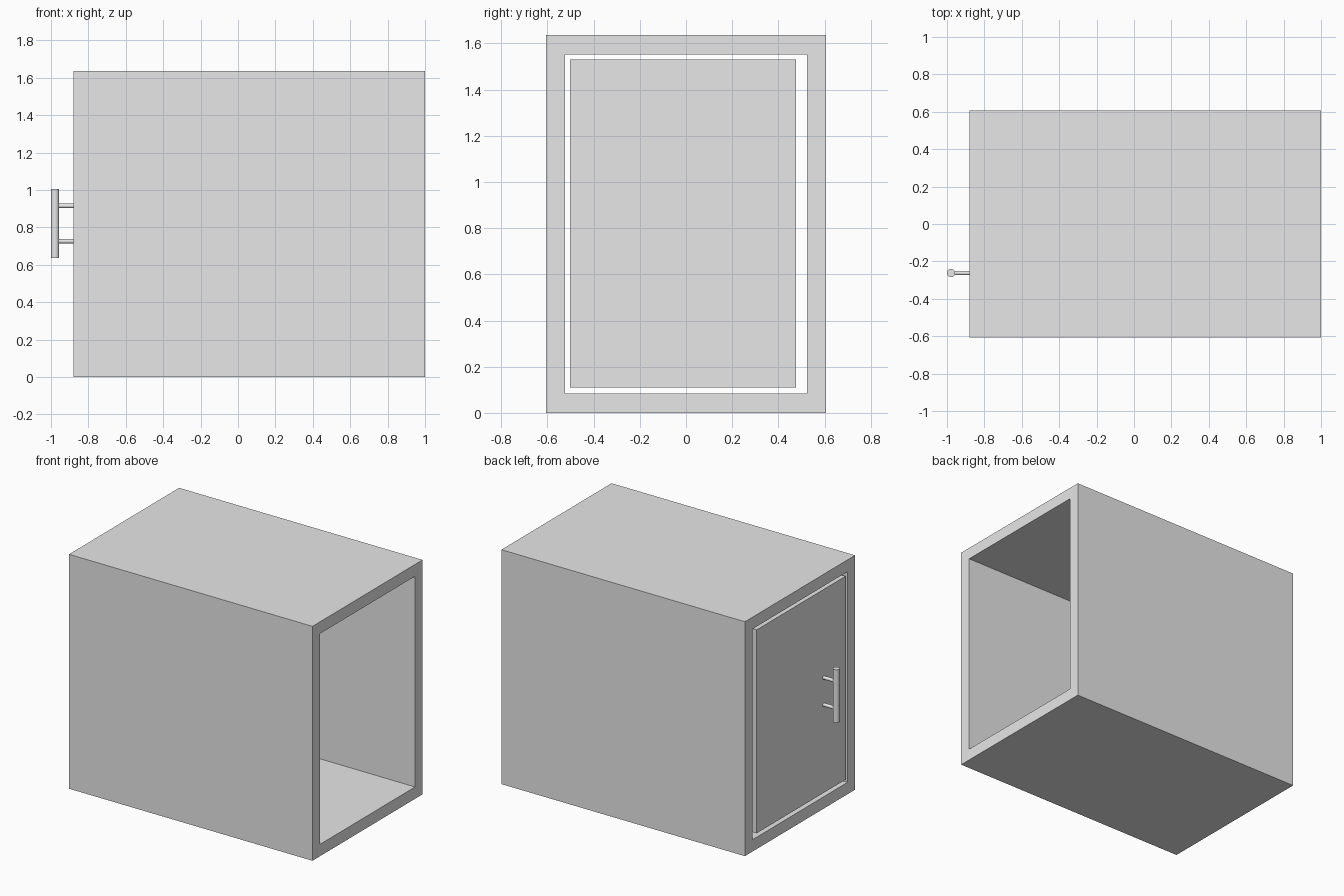
import bpy, bmesh
from math import pi
from mathutils import Matrix, Vector

cube = bpy.data.objects.get("Cube")
if cube:
    bpy.data.objects.remove(cube, do_unlink=True)

grey = bpy.data.materials.new("plain grey")
grey.use_nodes = True
colour = (0.8, 0.8, 0.8, 1)
grey.diffuse_color = colour
grey.node_tree.nodes["Principled BSDF"].inputs["Base Color"].default_value = colour

BACK, FRONT = -0.88, 1.0      # the two ends of the casing along x
HALF, HEIGHT, WALL = 0.607, 1.636, 0.083


def finish(name, bm):
    bmesh.ops.recalc_face_normals(bm, faces=bm.faces)
    mesh = bpy.data.meshes.new(name)
    bm.to_mesh(mesh)
    bm.free()
    mesh.materials.append(grey)
    obj = bpy.data.objects.new(name, mesh)
    bpy.context.collection.objects.link(obj)
    return obj


def rectangle(y0, y1, z0, z1):
    return [(y0, z0), (y1, z0), (y1, z1), (y0, z1)]


def box(name, x0, x1, y0, y1, z0, z1):
    bm = bmesh.new()
    low, high = Vector((x0, y0, z0)), Vector((x1, y1, z1))
    size = Matrix.Diagonal((*(high - low), 1))
    bmesh.ops.create_cube(bm, size=1, matrix=Matrix.Translation((low + high) / 2) @ size)
    return finish(name, bm)


def rod(name, centre, radius, length, along_x=False):
    bm = bmesh.new()
    turn = Matrix.Rotation(pi / 2 if along_x else 0, 4, 'Y')
    bmesh.ops.create_cone(bm, cap_ends=True, segments=32, radius1=radius, radius2=radius,
                          depth=length, matrix=Matrix.Translation(centre) @ turn)
    obj = finish(name, bm)
    bpy.ops.object.select_all(action='DESELECT')
    obj.select_set(True)
    bpy.context.view_layer.objects.active = obj
    bpy.ops.object.shade_smooth_by_angle()


# Casing: a rectangular tube open at both ends
bm = bmesh.new()
outer = rectangle(-HALF, HALF, 0, HEIGHT)
inner = rectangle(-HALF + WALL, HALF - WALL, WALL, HEIGHT - WALL)
loops = [[bm.verts.new((x, y, z)) for y, z in ring]
         for x, ring in ((BACK, outer), (FRONT, outer), (FRONT, inner), (BACK, inner))]
for a, b in zip(loops, loops[1:] + loops[:1]):
    for i in range(4):
        j = (i + 1) % 4
        bm.faces.new((a[i], a[j], b[j], b[i]))
finish("casing", bm)

# Door: flush with the casing, with a gap all around
box("door", BACK, BACK + 0.08, -0.502, 0.477, 0.11, 1.53)

# Handle: an upright bar on two posts
HANDLE_Y, BAR_X = -0.262, -0.978
rod("handle_bar", (BAR_X, HANDLE_Y, 0.82), 0.022, 0.37)
for name, z in (("upper_handle_post", 0.915), ("lower_handle_post", 0.726)):
    rod(name, ((BAR_X + BACK) / 2, HANDLE_Y, z), 0.012, BACK - BAR_X, along_x=True)
